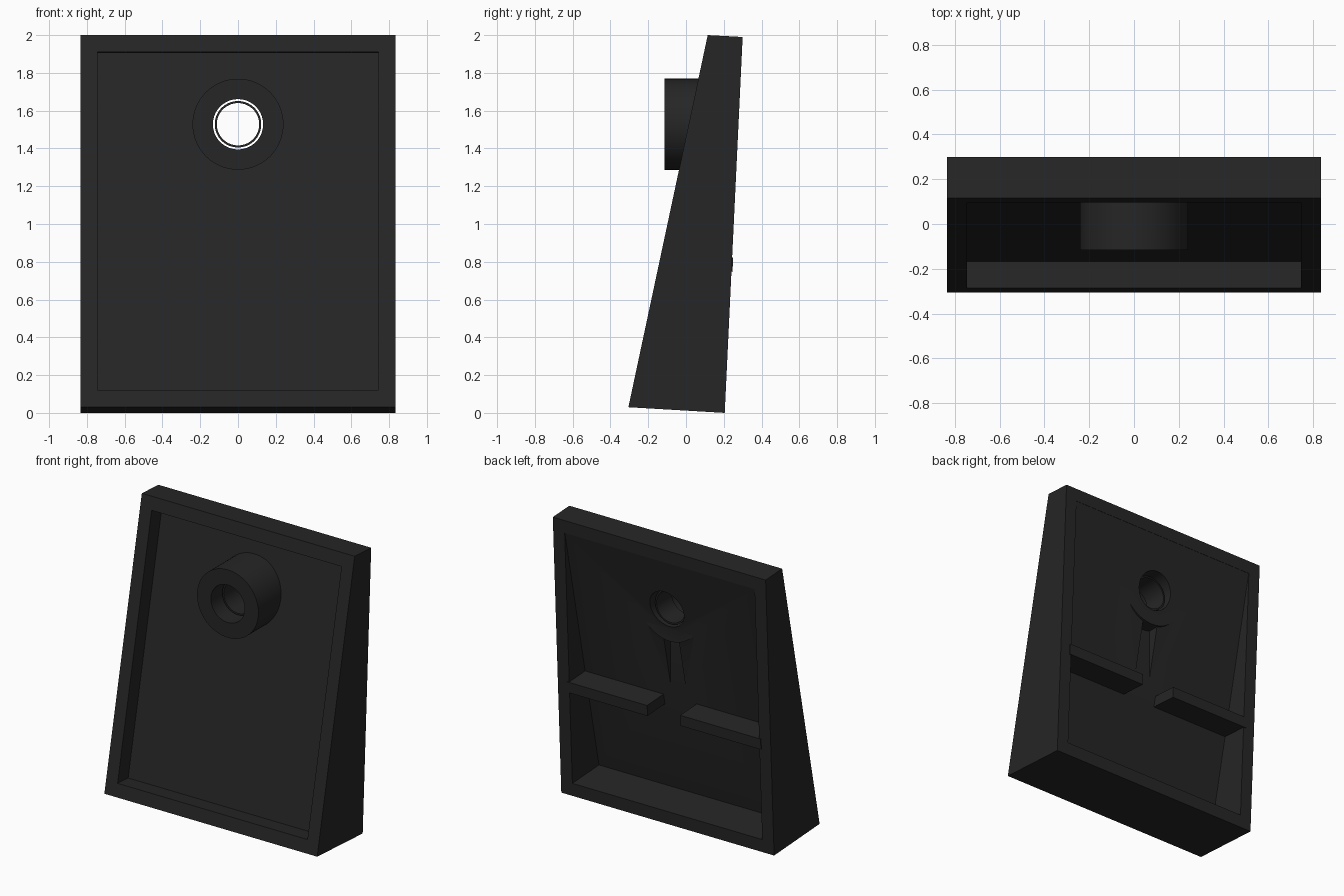
import bpy, bmesh, math
from mathutils import Matrix, Vector

if "Cube" in bpy.data.objects:
    bpy.data.objects.remove(bpy.data.objects["Cube"])

mat = bpy.data.materials.new("matte_black")
mat.diffuse_color = (0.019, 0.019, 0.019, 1)
mat.use_nodes = True
mat.node_tree.nodes["Principled BSDF"].inputs["Base Color"].default_value = mat.diffuse_color


def finish(name, bm):
    bmesh.ops.recalc_face_normals(bm, faces=bm.faces[:])
    me = bpy.data.meshes.new(name)
    bm.to_mesh(me)
    bm.free()
    me.materials.append(mat)
    ob = bpy.data.objects.new(name, me)
    bpy.context.collection.objects.link(ob)
    return ob


def prism(name, profile, x0, x1):
    """Extrude a (y, z) profile along x."""
    bm = bmesh.new()
    f = bm.faces.new([bm.verts.new((x0, y, z)) for y, z in profile])
    r = bmesh.ops.extrude_face_region(bm, geom=[f])
    bmesh.ops.translate(bm, vec=Vector((x1 - x0, 0, 0)),
                        verts=[v for v in r["geom"] if isinstance(v, bmesh.types.BMVert)])
    return finish(name, bm)


def cylinder(name, r, y0, y1):
    """Cylinder along y at the socket centre."""
    bm = bmesh.new()
    m = Matrix.Translation((0, (y0 + y1) / 2, SOCKET_Z)) @ Matrix.Rotation(math.pi / 2, 4, 'X')
    bmesh.ops.create_cone(bm, cap_ends=True, segments=64, radius1=r, radius2=r,
                          depth=y1 - y0, matrix=m)
    return finish(name, bm)


def boolean(ob, other, op):
    mod = ob.modifiers.new(op, 'BOOLEAN')
    mod.operation, mod.solver, mod.object = op, 'EXACT', other
    bpy.context.view_layer.objects.active = ob
    bpy.ops.object.modifier_apply(modifier=mod.name)
    bpy.data.objects.remove(other)


def smooth(ob):
    bpy.ops.object.select_all(action='DESELECT')
    ob.select_set(True)
    bpy.context.view_layer.objects.active = ob
    bpy.ops.object.shade_smooth_by_angle(angle=math.radians(30))


def front_y(z):
    """Sloping front plane."""
    return -0.305 + (z - 0.03) * 0.2132


SOCKET_Z = 1.528
W, IN = 0.835, 0.745

# Wedge housing
body = prism("housing", [(-0.305, 0.03), (0.205, 0), (0.30, 1.99), (0.115, 2.0)], -W, W)

# Front recess, parallel to the front
boolean(body, prism("cut_front", [(front_y(0.113) + 0.12, 0.113), (-0.4, 0.127),
        (-0.1, 1.92), (front_y(1.905) + 0.12, 1.905)], -IN, IN), 'DIFFERENCE')

# Back recess, leaving a sloping panel
boolean(body, prism("cut_back", [(front_y(0.108) + 0.2, 0.108), (0.4, 0.08),
        (0.4, 1.893), (front_y(1.9) + 0.2, 1.9)], -IN, IN), 'DIFFERENCE')

# Vertical slot in the back of the panel
boolean(body, prism("cut_slot", [(0.087, 0.85), (0.4, 0.85), (0.4, 1.36), (0.087, 1.36)],
        -0.06, 0.06), 'DIFFERENCE')

# Round socket through the panel
boolean(body, cylinder("socket", 0.241, -0.115, 0.182), 'UNION')
boolean(body, cylinder("cut_hole", 0.133, -0.6, 0.6), 'DIFFERENCE')
smooth(body)

# Thin sleeve inside the socket
sleeve = cylinder("inner_sleeve", 0.123, 0.0, 0.17)
boolean(sleeve, cylinder("cut_sleeve", 0.112, -0.6, 0.6), 'DIFFERENCE')
smooth(sleeve)

# Pair of ribs across the back
for name, s in (("rib_left", -1), ("rib_right", 1)):
    prism(name, [(0.03, 0.76), (0.246, 0.747), (0.25, 0.823), (0.03, 0.836)], s * 0.13, s * 0.76)
